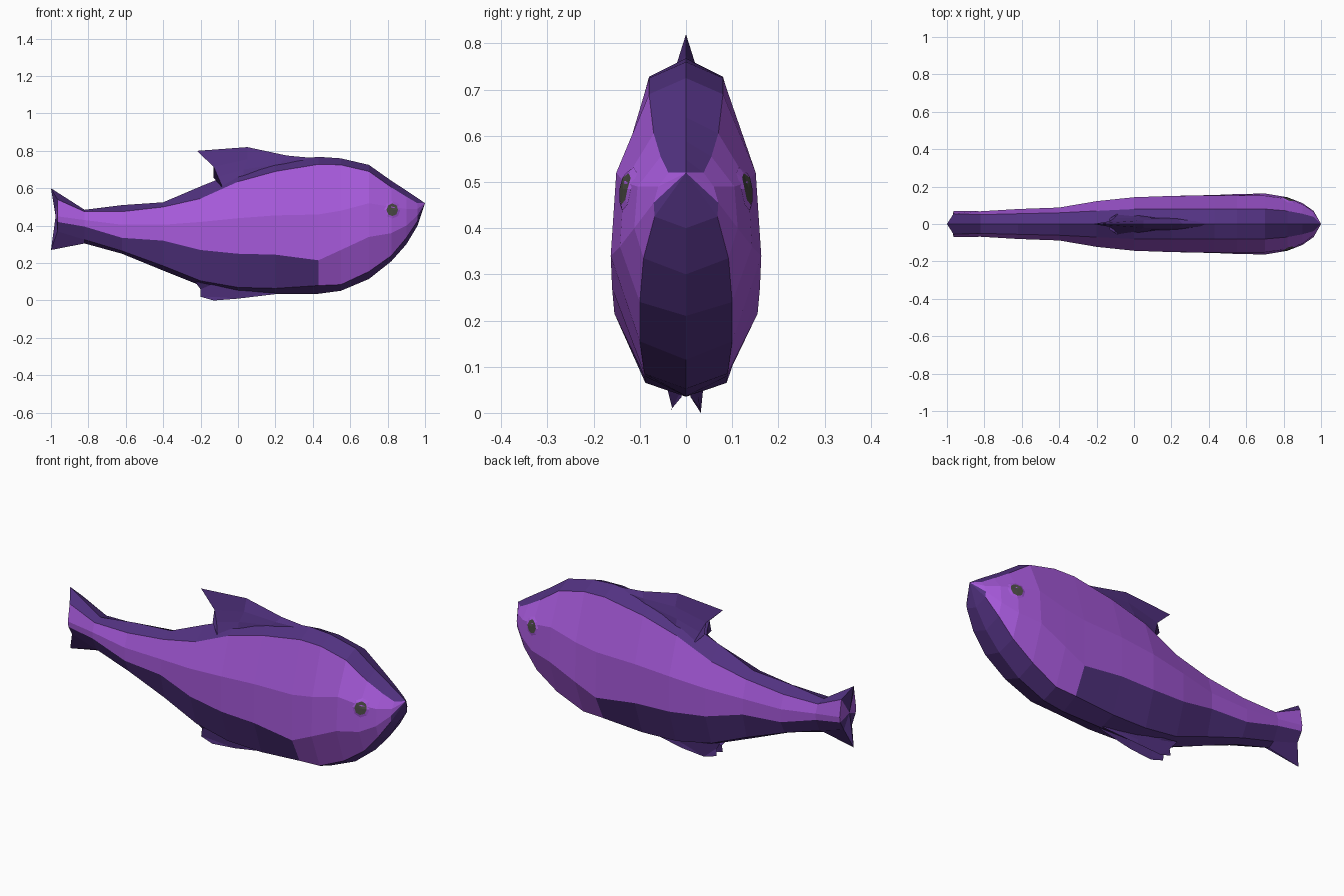
import bpy, bmesh, math
from mathutils import Vector
from mathutils.bvhtree import BVHTree

if "Cube" in bpy.data.objects:
    bpy.data.objects.remove(bpy.data.objects["Cube"])


def material(name, rgb):
    m = bpy.data.materials.new(name)
    m.diffuse_color = (*rgb, 1)
    m.use_nodes = True
    m.node_tree.nodes["Principled BSDF"].inputs["Base Color"].default_value = m.diffuse_color
    return m


LIGHT = material("light purple", (0.38, 0.10, 0.70))
DARK = material("dark purple", (0.085, 0.032, 0.22))
GREY = material("eye grey", (0.065, 0.065, 0.055))


def finish(bm, name, mats):
    bmesh.ops.recalc_face_normals(bm, faces=bm.faces)
    me = bpy.data.meshes.new(name)
    bm.to_mesh(me)
    for m in mats:
        me.materials.append(m)
    ob = bpy.data.objects.new(name, me)
    bpy.context.collection.objects.link(ob)
    return ob


# Body sections: x, top z, shoulder y z, middle y z, low y z, keel y, z, bottom z
SECTIONS = [
    (-.965, .60, .055, .54, .070, .45, .066, .42, .035, .37, .27),
    (-.82, .485, .050, .475, .068, .43, .066, .395, .035, .325, .305),
    (-.62, .51, .055, .475, .080, .405, .080, .335, .045, .265, .25),
    (-.40, .525, .060, .50, .088, .405, .088, .32, .055, .185, .16),
    (-.20, .61, .070, .545, .122, .42, .122, .27, .070, .105, .08),
    (.0, .69, .080, .635, .143, .44, .143, .25, .085, .07, .045),
    (.20, .745, .080, .69, .150, .455, .150, .245, .088, .065, .035),
    (.43, .768, .080, .728, .153, .46, .155, .215, .090, .08, .036),
    (.55, .76, .080, .725, .153, .48, .160, .27, .090, .085, .052),
    (.70, .725, .080, .69, .151, .52, .163, .34, .100, .155, .115),
    (.82, .64, .070, .605, .134, .50, .143, .36, .100, .24, .21),
    (.90, .588, .055, .555, .105, .49, .112, .40, .092, .335, .30),
    (.96, .548, .038, .52, .060, .49, .070, .455, .068, .425, .40),
]

bm = bmesh.new()
rings = []
for i, (x, zt, ys, zs, ym, zm, yl, zl, yk, zk, zb) in enumerate(SECTIONS):
    tip = -1.0 if i == 0 else x          # tail lobes reach further back
    side = [(ys, zs), (ym, zm), (yl, zl), (yk, zk)]
    pts = [(tip, 0, zt)] + [(x, y, z) for y, z in side] + [(tip, 0, zb)]
    pts += [(x, -y, z) for y, z in reversed(side)]
    rings.append([bm.verts.new(p) for p in pts])

for i in range(len(rings) - 1):
    for k in range(10):
        a, b = rings[i], rings[i + 1]
        n = (k + 1) % 10
        f = bm.faces.new((a[k], a[n], b[n], b[k]))
        band = min(k, 9 - k)             # 0 back, 1-3 flank, 4 belly
        flank = band in (1, 2) or (band == 3 and SECTIONS[i][0] > .4)
        f.material_index = 0 if flank else 1

# Nose and concave tail end
for ring, p in ((rings[0], (-.975, 0, .45)), (rings[-1], (1, 0, .52))):
    c = bm.verts.new(p)
    for k in range(10):
        f = bm.faces.new((ring[k], ring[(k + 1) % 10], c))
        f.material_index = 0 if min(k, 9 - k) in (1, 2) else 1
bmesh.ops.recalc_face_normals(bm, faces=bm.faces)
tree = BVHTree.FromBMesh(bm)
finish(bm, "fish_body", [LIGHT, DARK])
bm.free()


# Fins: outer edge and wider base, joined as a tapered blade
def fin(name, rows):
    """Each row is a list of (x, z, half thickness), from edge to base."""
    bm = bmesh.new()
    for s in (1, -1):
        g = [[bm.verts.new((x, s * t, z)) for x, z, t in r] for r in rows]
        for a, b in zip(g, g[1:]):
            for k in range(len(a) - 1):
                bm.faces.new((a[k], a[k + 1], b[k + 1], b[k]))
    bmesh.ops.remove_doubles(bm, verts=bm.verts, dist=.0005)
    bmesh.ops.holes_fill(bm, edges=[e for e in bm.edges if e.is_boundary])
    finish(bm, name, [DARK])
    bm.free()


fin("dorsal_fin", [
    [(-.22, .80, 0), (.05, .82, 0), (.26, .775, 0), (.42, .76, 0)],
    [(-.13, .715, .015), (.05, .755, .02), (.24, .75, .022), (.41, .75, .01)],
    [(-.13, .655, .03), (.03, .70, .035), (.22, .73, .03), (.41, .74, .01)],
    [(-.08, .60, .06), (.03, .65, .05), (.22, .70, .03), (.41, .73, .01)],
])
fin("belly_fin", [
    [(-.20, .02, .028), (-.13, .0, .032), (0, .01, .03), (.2, .034, .01)],
    [(-.20, .06, .02), (-.13, .055, .025), (0, .055, .025), (.2, .05, .01)],
    [(-.23, .10, .04), (-.13, .09, .05), (0, .08, .04), (.2, .06, .01)],
])


# Eyes: thin plates draped on the head
def eye(s):
    bm = bmesh.new()

    def drape(dx, dz, lift):
        x, z = .825 + dx, .485 + dz
        hit = tree.ray_cast(Vector((x, s, z)), Vector((0, -s, 0)))[0]
        return bm.verts.new((x, hit.y + s * lift, z))

    c = drape(0, 0, .003)
    loops = []
    for r, lift in ((.031, .005), (.043, .002)):
        loops.append([drape(r * math.cos(k * math.pi / 4),
                            1.1 * r * math.sin(k * math.pi / 4), lift)
                      for k in range(8)])
    inner, outer = loops
    for k in range(8):
        n = (k + 1) % 8
        bm.faces.new((c, inner[k], inner[n]))
        f = bm.faces.new((inner[k], outer[k], outer[n], inner[n]))
        f.material_index = 1
    for f in bm.faces:
        f.normal_update()
        if f.normal.y * s < 0:
            f.normal_flip()
    me = bpy.data.meshes.new("eye")
    bm.to_mesh(me)
    bm.free()
    me.materials.append(GREY)
    me.materials.append(LIGHT)
    bpy.context.collection.objects.link(bpy.data.objects.new("eye", me))


for s in (1, -1):
    eye(s)
